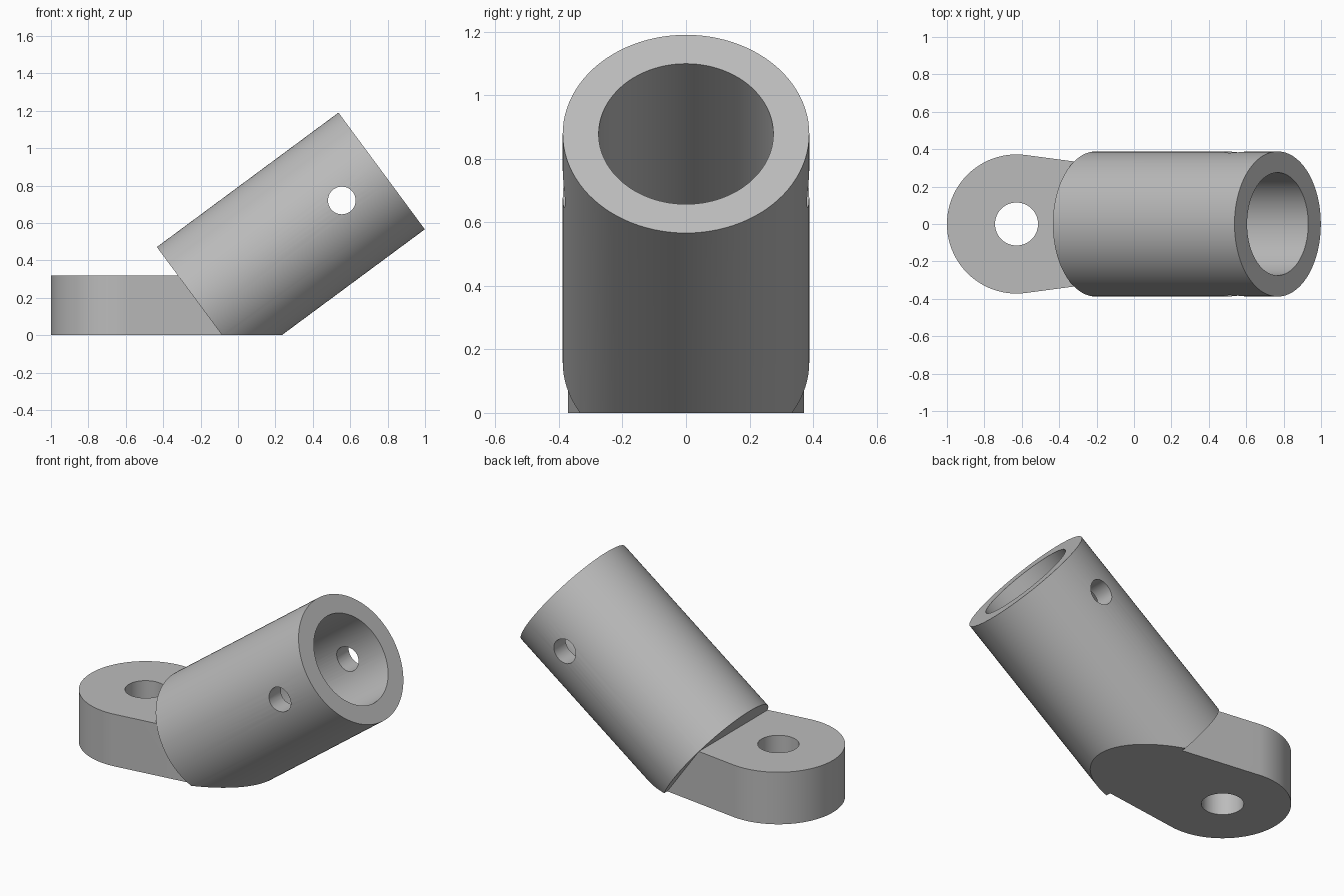
import bpy, bmesh
from math import radians, sin, cos, pi
from mathutils import Vector

default = bpy.data.objects.get("Cube")
if default:
    bpy.data.objects.remove(default, do_unlink=True)

# Single plain metal colour
GREY = (0.5, 0.5, 0.5, 1)
metal = bpy.data.materials.new("grey_metal")
metal.use_nodes = True
metal.diffuse_color = GREY
metal.node_tree.nodes["Principled BSDF"].inputs["Base Color"].default_value = GREY

TILT = radians(36.5)
AXIS = Vector((cos(TILT), 0, sin(TILT)))
MOUTH = Vector((0.768, 0, 0.878))
LENGTH, TUBE_R, BORE_R, BORE_DEPTH = 1.208, 0.388, 0.275, 0.93
LUG_X, LUG_R, LUG_H, TAPER = -0.628, 0.372, 0.32, radians(7.6)


def cylinder(name, start, end, radius, sides=96):
    span = end - start
    bpy.ops.mesh.primitive_cylinder_add(vertices=sides, radius=radius, depth=span.length,
                                        location=(start + end) / 2,
                                        rotation=span.to_track_quat('Z', 'Y').to_euler())
    obj = bpy.context.object
    obj.name = name
    obj.data.materials.append(metal)
    return obj


def combine(target, other, operation):
    mod = target.modifiers.new(other.name, 'BOOLEAN')
    mod.operation, mod.solver, mod.object = operation, 'EXACT', other
    bpy.ops.object.select_all(action='DESELECT')
    bpy.context.view_layer.objects.active = target
    target.select_set(True)
    bpy.ops.object.modifier_apply(modifier=mod.name)
    bpy.data.objects.remove(other, do_unlink=True)


# Mounting lug: round end with tapering sides that run into the tube
def make_lug():
    steps, tail_x, drop = 64, -0.01, -0.1
    outline = []
    for i in range(steps + 1):
        a = pi / 2 - TAPER + (pi + 2 * TAPER) * i / steps
        outline.append((LUG_X + LUG_R * cos(a), LUG_R * sin(a)))
    x, y = outline[0]
    tail_y = y - (tail_x - x) * sin(TAPER) / cos(TAPER)
    outline += [(tail_x, -tail_y), (tail_x, tail_y)]
    bm = bmesh.new()
    face = bm.faces.new([bm.verts.new((px, py, drop)) for px, py in outline])
    top = bmesh.ops.extrude_face_region(bm, geom=[face])["geom"]
    bmesh.ops.translate(bm, vec=(0, 0, LUG_H - drop),
                        verts=[v for v in top if isinstance(v, bmesh.types.BMVert)])
    bmesh.ops.recalc_face_normals(bm, faces=bm.faces)
    mesh = bpy.data.meshes.new("lug")
    bm.to_mesh(mesh)
    bm.free()
    mesh.materials.append(metal)
    obj = bpy.data.objects.new("lug", mesh)
    bpy.context.collection.objects.link(obj)
    return obj


# Tilted tube joined to the lug
socket = cylinder("angled_tube_bracket", MOUTH - AXIS * LENGTH, MOUTH, TUBE_R)
combine(socket, make_lug(), 'UNION')

# Flat underside
bpy.ops.mesh.primitive_cube_add(size=4, location=(0, 0, -2))
ground_cut = bpy.context.object
ground_cut.name = "ground_cut"
ground_cut.data.materials.append(metal)
combine(socket, ground_cut, 'DIFFERENCE')

# Blind bore, cross pin hole and bolt hole
pin = MOUTH - AXIS * 0.265
side = Vector((0, 1, 0))
lug_centre = Vector((LUG_X, 0, 0))
up = Vector((0, 0, 1))
holes = [
    cylinder("bore", MOUTH - AXIS * BORE_DEPTH, MOUTH + AXIS * 0.2, BORE_R),
    cylinder("pin_hole", pin - side, pin + side, 0.074, 48),
    cylinder("bolt_hole", lug_centre - up * 0.2, lug_centre + up * 0.5, 0.115, 64),
]
for hole in holes:
    combine(socket, hole, 'DIFFERENCE')

bpy.ops.object.shade_smooth_by_angle(angle=radians(30))
